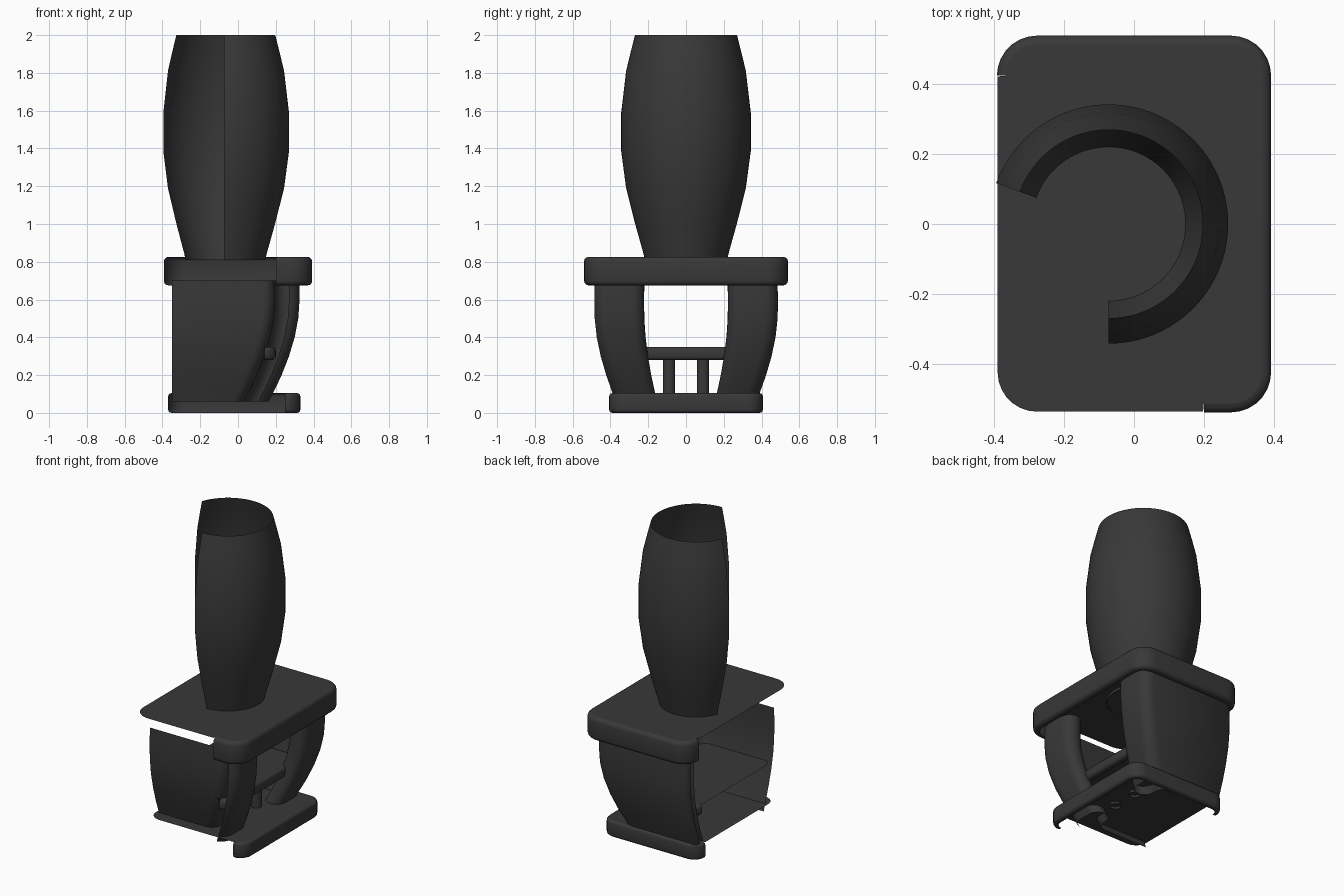
import bpy, bmesh, math
from math import sin, cos, radians

if "Cube" in bpy.data.objects:
    bpy.data.objects.remove(bpy.data.objects["Cube"])

black = bpy.data.materials.new("black_metal")
black.diffuse_color = (0.04, 0.04, 0.04, 1)
black.use_nodes = True
black.node_tree.nodes["Principled BSDF"].inputs["Base Color"].default_value = black.diffuse_color


def finish(name, bm):
    bmesh.ops.remove_doubles(bm, verts=bm.verts, dist=0.0005)
    mesh = bpy.data.meshes.new(name)
    bm.to_mesh(mesh)
    bm.free()
    mesh.materials.append(black)
    ob = bpy.data.objects.new(name, mesh)
    bpy.context.collection.objects.link(ob)
    bpy.ops.object.select_all(action='DESELECT')
    ob.select_set(True)
    bpy.context.view_layer.objects.active = ob
    bpy.ops.object.shade_smooth_by_angle(angle=radians(40))
    return ob


def loft(bm, rows):
    """Join equal-length open rows of points with quads."""
    vs = [[bm.verts.new(p) for p in row] for row in rows]
    for a, b in zip(vs, vs[1:]):
        for i in range(len(a) - 1):
            bm.faces.new((a[i], a[i + 1], b[i + 1], b[i]))


def arc(cx, cy, r, a0, a1, n=7):
    return [(cx + r * cos(radians(a0 + (a1 - a0) * i / n)),
             cy + r * sin(radians(a0 + (a1 - a0) * i / n))) for i in range(n + 1)]


def tray(name, x0, x1, hy, z0, z1, r, front_start, e):
    """Rounded sheet with a skirt on the right and back, open at front left."""
    bm = bmesh.new()

    def corners(d):
        q = max(r - d, 0.005)
        return [arc(x1 - r, -hy + r, q, -90, 0), arc(x1 - r, hy - r, q, 0, 90),
                arc(x0 + r, hy - r, q, 90, 180)]

    # skirt section: rounded upper edge, side, rounded lower edge, short lip
    section = [(e * (1 - sin(radians(a))), z1 - e * (1 - cos(radians(a)))) for a in (0, 30, 60, 90)]
    section += [(e * (1 - cos(radians(a))), z0 + e * (1 - sin(radians(a)))) for a in (0, 30, 60, 90)]
    section.append((e + 0.015, z0))
    rows = []
    for d, z in section:
        c = corners(d)
        path = [(front_start, -hy + d)] + c[0] + c[1] + c[2]
        rows.append([(x, y, z) for x, y in path])
    loft(bm, rows)
    # full top sheet, reaching the outline on the open sides
    c = corners(e)
    top = [(front_start, -hy + e)] + c[0] + c[1] + c[2]
    top += [(x0 + 0.002, hy - r - 0.002)] + arc(x0 + r, -hy + r, r - 0.002, 180, 270)
    top += [(front_start - 0.002, -hy + 0.002)]
    bm.faces.new([bm.verts.new((x, y, z1)) for x, y in top])
    return finish(name, bm)


tray("base_plate", -0.37, 0.33, 0.407, 0.0, 0.105, 0.08, 0.27, 0.018)
tray("upper_plate", -0.393, 0.393, 0.54, 0.675, 0.826, 0.115, 0.2, 0.025)
tray("inner_shelf", -0.35, 0.2, 0.395, 0.28, 0.35, 0.06, 0.14, 0.02)

# body walls: section lofted along an inward curve (z, x shift, y shift)
CURVE = [(0.7, 0, 0), (0.6, -0.001, -0.003), (0.5, 0.006, -0.001), (0.4, 0.025, 0.01),
         (0.3, 0.055, 0.031), (0.2, 0.094, 0.06), (0.13, 0.127, 0.085), (0.06, 0.162, 0.108)]


def wall(name, outer, start, side):
    """Outer face, rounded corner, thick rounded window post, inner face."""
    section = outer + arc(0.255, 0.414, 0.07, start, 0)
    section += arc(0.26, 0.285, 0.065, 0, -180, 12)
    section += arc(0.13, 0.35, 0.065, 0, 90) + [(-0.35, 0.415)]
    bm = bmesh.new()
    # window edge leans in less than the outer face
    loft(bm, [[(x - dx if x > -0.3 else x,
                side * (y - dy * (0.6 if y < 0.3 else 1)), z) for x, y in section]
              for z, dx, dy in CURVE])
    return finish(name, bm)


wall("back_wall", [(-0.35, 0.45), (-0.345, 0.472), (-0.33, 0.484)], 90, 1)
wall("front_wall", [], 78, -1)

# posts carrying the shelf
for side, label in ((-1, "front"), (1, "back")):
    bm = bmesh.new()
    ring = arc(0.07, side * 0.09, 0.033, 0, 360, 24)
    loft(bm, [[(x, y, z) for x, y in ring] for z in (0.09, 0.285)])
    finish(label + "_shelf_post", bm)

# chimney: barrel profile, left-front quarter open
PROFILE = [(0.217, 0.81), (0.227, 0.85), (0.269, 1.0), (0.317, 1.19), (0.343, 1.385),
           (0.343, 1.59), (0.317, 1.81), (0.293, 1.91), (0.27, 2.0)]
bm = bmesh.new()
loft(bm, [[(x, y, z) for x, y in arc(-0.073, 0, r, -90, 160, 56)] for r, z in PROFILE])
finish("chimney", bm)
